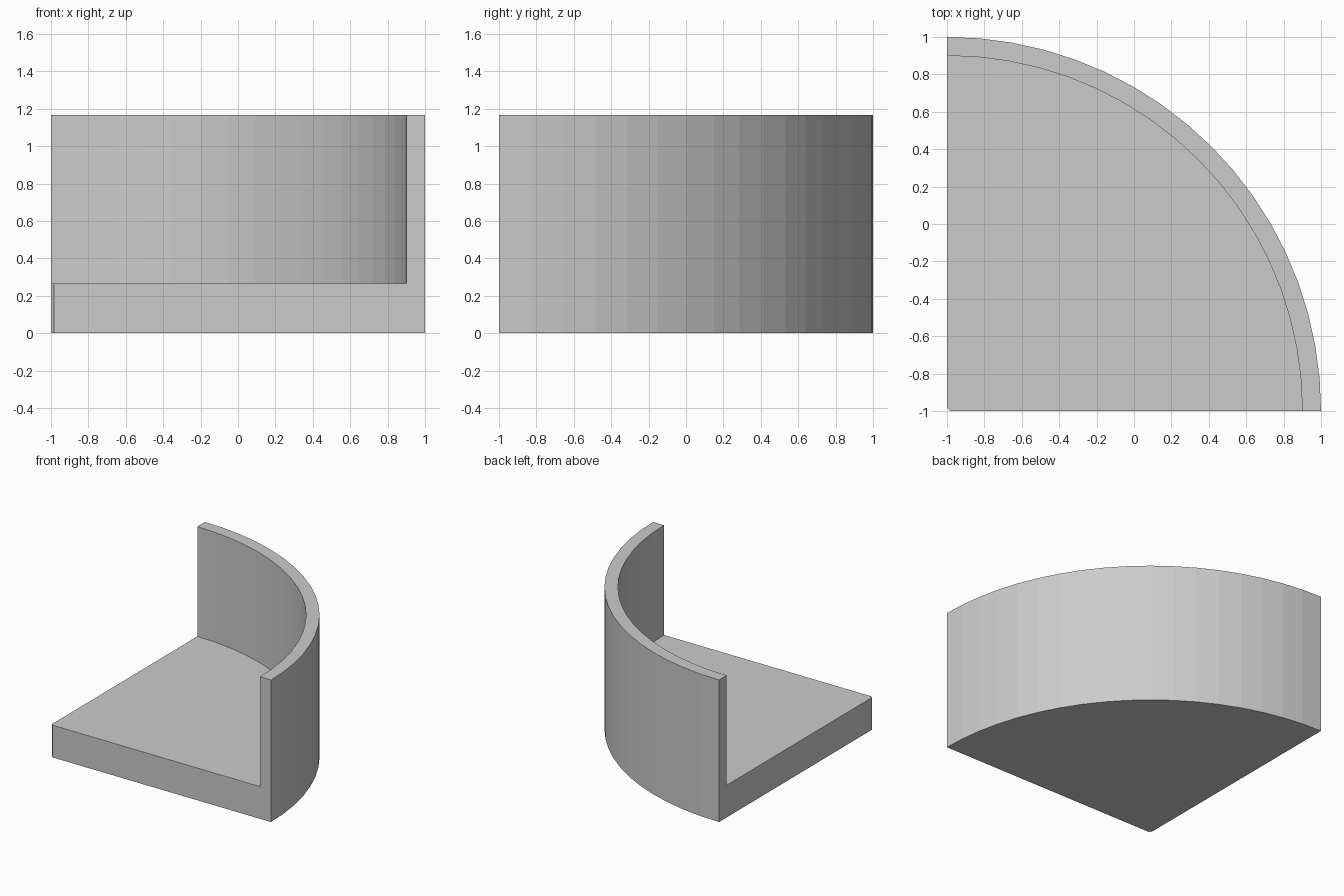
import bpy, bmesh, math
from mathutils import Vector

if "Cube" in bpy.data.objects:
    bpy.data.objects.remove(bpy.data.objects["Cube"])

# Quarter-circle tray: L-shaped section swept 90 degrees about the inner corner
R_PIVOT, R_WALL, R_OUT = 0.015, 1.9, 2.0
FLOOR, TOP, STEPS = 0.265, 1.167, 18
centre = Vector((-1, -1, 0))
profile = [(R_PIVOT, 0), (R_OUT, 0), (R_OUT, TOP),
           (R_WALL, TOP), (R_WALL, FLOOR), (R_PIVOT, FLOOR)]

bm = bmesh.new()
rings = []
for i in range(STEPS + 1):
    a = math.radians(90) * i / STEPS
    rings.append([bm.verts.new(centre + Vector((r * math.cos(a), r * math.sin(a), z)))
                  for r, z in profile])

# Swept sides
n = len(profile)
for a, b in zip(rings, rings[1:]):
    for j in range(n):
        k = (j + 1) % n
        bm.faces.new((a[j], a[k], b[k], b[j]))

# Straight cut ends
bm.faces.new(rings[0])
bm.faces.new(rings[-1][::-1])
bmesh.ops.recalc_face_normals(bm, faces=bm.faces)

mesh = bpy.data.meshes.new("quarter_round_tray")
bm.to_mesh(mesh)
bm.free()
tray = bpy.data.objects.new("quarter_round_tray", mesh)
bpy.context.collection.objects.link(tray)
